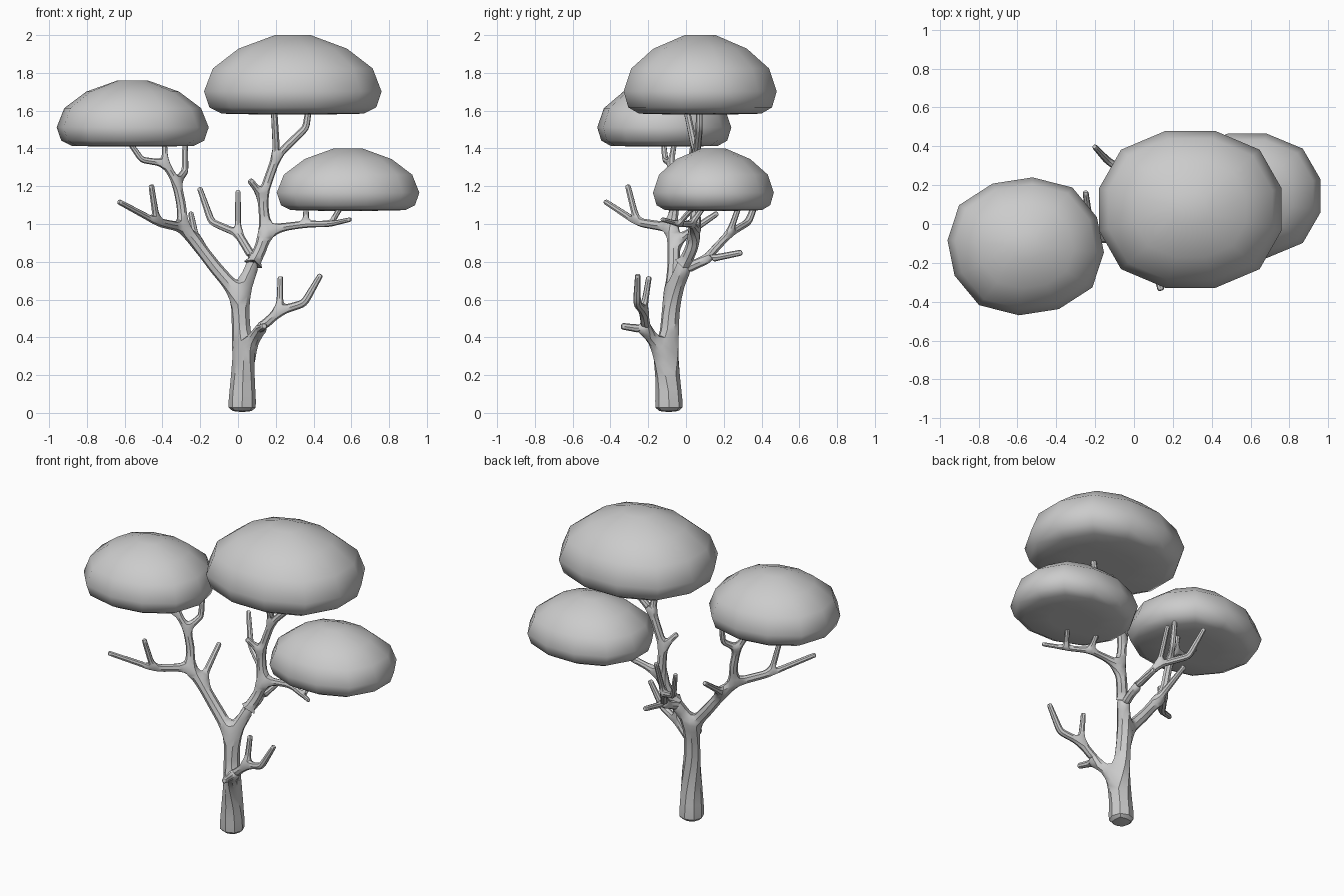
import bpy, bmesh, math
from mathutils import Vector

if "Cube" in bpy.data.objects:
    bpy.data.objects.remove(bpy.data.objects["Cube"])

# ---------- branch skeleton: points (x, y, z, radius) linked parent -> child ----------
pts, rad, links = [], [], []


def grow(parent, *nodes):
    """Add a chain of nodes after parent; return the index of the last one."""
    for x, y, z, r in nodes:
        pts.append(Vector((x, y, z)))
        rad.append(r)
        if parent is not None:
            links.append((parent, len(pts) - 1))
        parent = len(pts) - 1
    return parent


# trunk
low = grow(None, (.022, -.09, 0, .083), (.022, -.09, .05, .08), (.025, -.095, .18, .069),
           (.025, -.1, .29, .066))
fork = grow(low, (.015, -.085, .48, .052), (.01, -.075, .62, .048))

# low front branch
a = grow(low, (.11, -.21, .44, .03))
grow(a, (.14, -.345, .46, .019))
b = grow(a, (.22, -.225, .54, .026))
grow(b, (.225, -.195, .725, .016))
grow(b, (.35, -.26, .58, .023), (.44, -.255, .735, .016))

# left limb
l1 = grow(fork, (-.12, -.065, .77, .037), (-.22, -.065, .90, .035))
grow(l1, (-.25, .17, 1.06, .016))
l2 = grow(l1, (-.29, -.075, .98, .032))
l3 = grow(l2, (-.43, -.26, 1.01, .025))
grow(l3, (-.46, -.31, 1.21, .016))
grow(l3, (-.635, -.43, 1.12, .016))
l4 = grow(l2, (-.30, -.06, 1.10, .027), (-.325, -.06, 1.22, .026))
grow(l4, (-.28, .02, 1.28, .020), (-.28, .04, 1.44, .016))
l5 = grow(l4, (-.385, -.08, 1.32, .022))
grow(l5, (-.39, -.06, 1.44, .015))
grow(l5, (-.51, -.11, 1.34, .018), (-.58, -.12, 1.44, .015))

# right limb, with the branch that reaches to the back
r1 = grow(fork, (.06, -.03, .75, .038))
k1 = grow(r1, (.085, .10, .81, .026))
grow(k1, (.09, .30, .85, .017))
k2 = grow(k1, (.0, .23, .95, .023))
grow(k2, (.0, .31, 1.18, .015))
grow(k2, (-.14, .33, 1.01, .021), (-.205, .40, 1.195, .015))
r2 = grow(r1, (.12, .03, .87, .036), (.145, .05, .96, .034))
s1 = grow(r2, (.25, .04, .985, .023), (.36, .03, 1.0, .021))
grow(s1, (.36, .10, 1.10, .015))
s2 = grow(s1, (.49, -.04, 1.0, .018))
grow(s2, (.55, .05, 1.10, .015))
grow(s2, (.60, -.13, 1.025, .013))
u1 = grow(r2, (.13, .05, 1.15, .029))
grow(u1, (.06, .0, 1.235, .018))
u2 = grow(u1, (.205, .055, 1.36, .026))
grow(u2, (.19, .0, 1.62, .019))
grow(u2, (.36, .07, 1.51, .021), (.375, .07, 1.62, .018))

# extra rings keep the forks tight and the tips blunt
degree = [0] * len(pts)
for p, c in links:
    degree[p] += 1
    degree[c] += 1
verts, radii, edges = list(pts), list(rad), []
for p, c in links:
    length = (pts[c] - pts[p]).length
    near, far = 2.5 * rad[p] / length, 1 - 2.5 * rad[c] / length
    cuts = []
    if degree[p] > 2 and near < .7:
        cuts.append(near)
    if degree[c] > 2 and far > .3:
        cuts.append(far)
    if degree[p] > 2 and degree[c] > 2 and (len(cuts) < 2 or cuts[1] - cuts[0] < .15):
        cuts = [.5]
    if degree[c] == 1:
        cuts.append(1 - .018 / length)
    last = p
    for t in cuts:
        verts.append(pts[p].lerp(pts[c], t))
        radii.append(rad[c] + (1 - t) * .4 * (rad[p] - rad[c]))
        edges.append((last, len(verts) - 1))
        last = len(verts) - 1
    edges.append((last, c))

me = bpy.data.meshes.new("trunk_and_branches")
me.from_pydata(verts, edges, [])
tree = bpy.data.objects.new("trunk_and_branches", me)
bpy.context.collection.objects.link(tree)
bpy.context.view_layer.objects.active = tree
tree.select_set(True)
skin = tree.modifiers.new("skin", 'SKIN')
skin.branch_smoothing = 0
skin.use_x_symmetry = False
for sv, r in zip(me.skin_vertices[0].data, radii):
    sv.radius = (r, r)
sub = tree.modifiers.new("round", 'SUBSURF')
sub.levels = sub.render_levels = 1
bpy.ops.object.convert(target='MESH')
bpy.ops.object.shade_smooth_by_angle(angle=math.radians(35))

# ---------- leaf canopies: flat-bottomed domes ----------
PROFILE = [(.2, 1), (.61, .83), (.9, .58), (1, .29), (.94, .09), (.8, .01), (.4, 0)]
SIDES = 12


def canopy(name, x0, x1, y0, y1, z0, z1, turn=0):
    ring = []
    for i in range(SIDES):
        t = math.radians(15 + 30 * i)
        k = 1 + .05 * math.sin(2 * t) ** 2      # slightly squarish outline
        ring.append((k * math.cos(t + turn), k * math.sin(t + turn)))
    mx, my = max(p[0] for p in ring), max(p[1] for p in ring)
    bm = bmesh.new()
    loops = [[bm.verts.new(((x0 + x1) / 2 + r * px / mx * (x1 - x0) / 2,
                            (y0 + y1) / 2 + r * py / my * (y1 - y0) / 2,
                            z0 + h * (z1 - z0))) for px, py in ring] for r, h in PROFILE]
    for up, dn in zip(loops, loops[1:]):
        for i in range(SIDES):
            j = (i + 1) % SIDES
            bm.faces.new((up[i], dn[i], dn[j], up[j]))
    bm.faces.new(loops[0])
    bm.faces.new(loops[-1][::-1])
    bmesh.ops.recalc_face_normals(bm, faces=bm.faces)
    for f in bm.faces:
        f.smooth = True
    mesh = bpy.data.meshes.new(name)
    bm.to_mesh(mesh)
    bm.free()
    bpy.context.collection.objects.link(bpy.data.objects.new(name, mesh))


canopy("top_canopy", -.18, .76, -.33, .48, 1.58, 2.0)
canopy("left_canopy", -.96, -.155, -.47, .24, 1.41, 1.76, math.radians(10))
canopy("right_canopy", .205, .96, -.175, .465, 1.07, 1.40)
